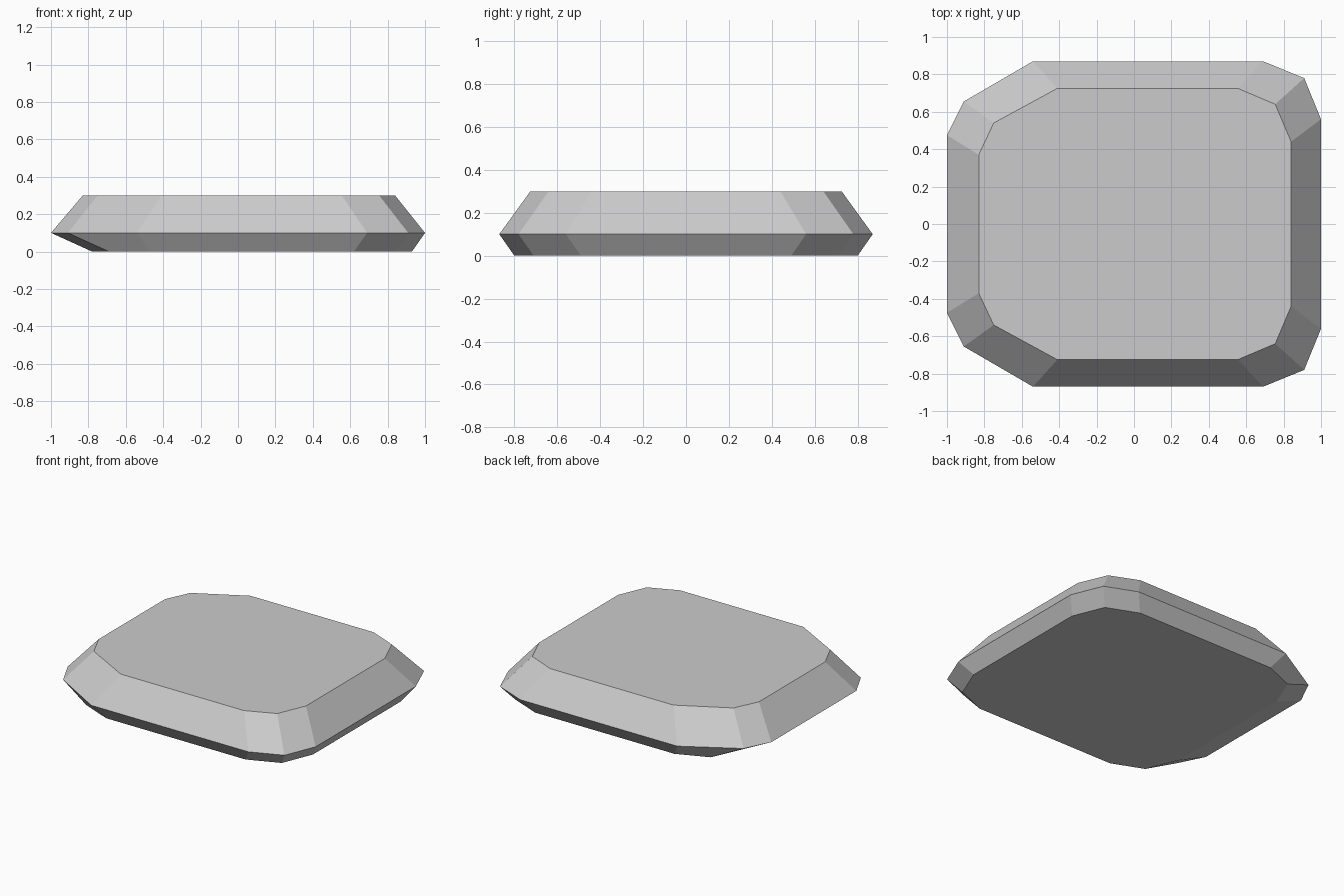
import bpy
import bmesh

if "Cube" in bpy.data.objects:
    bpy.data.objects.remove(bpy.data.objects["Cube"], do_unlink=True)

# Single flat stone grey
grey = bpy.data.materials.new("stone_grey")
grey.use_nodes = True
colour = (0.6, 0.6, 0.6, 1.0)
grey.diffuse_color = colour
grey.node_tree.nodes["Principled BSDF"].inputs["Base Color"].default_value = colour

# Half outlines (back half, from left side to right side) at each height
base = [(0.93, 0.49), (0.84, 0.71), (0.62, 0.80), (-0.47, 0.80), (-0.69, 0.71), (-0.78, 0.49)]
rim = [(1.0, 0.56), (0.91, 0.78), (0.69, 0.87), (-0.54, 0.87), (-0.91, 0.655), (-1.0, 0.475)]
top = [(0.84, 0.44), (0.755, 0.64), (0.555, 0.725), (-0.41, 0.725), (-0.75, 0.54), (-0.83, 0.37)]


def add_ring(bm, half, z):
    """Mirror a half outline across y and add it as a closed ring of vertices."""
    outline = half + [(x, -y) for x, y in reversed(half)]
    return [bm.verts.new((x, y, z)) for x, y in outline]


def bridge(bm, lower, upper):
    """Join two rings with a band of quads."""
    count = len(lower)
    for i in range(count):
        j = (i + 1) % count
        bm.faces.new((lower[i], lower[j], upper[j], upper[i]))


# Bevelled slab: base, wide rim and flat top
bm = bmesh.new()
rings = [add_ring(bm, half, z) for half, z in ((base, 0.0), (rim, 0.1), (top, 0.3))]
for lower, upper in zip(rings, rings[1:]):
    bridge(bm, lower, upper)
bm.faces.new(reversed(rings[0]))
bm.faces.new(rings[-1])
bmesh.ops.recalc_face_normals(bm, faces=bm.faces)

mesh = bpy.data.meshes.new("stone_slab")
bm.to_mesh(mesh)
bm.free()
mesh.materials.append(grey)
slab = bpy.data.objects.new("stone_slab", mesh)
bpy.context.collection.objects.link(slab)
